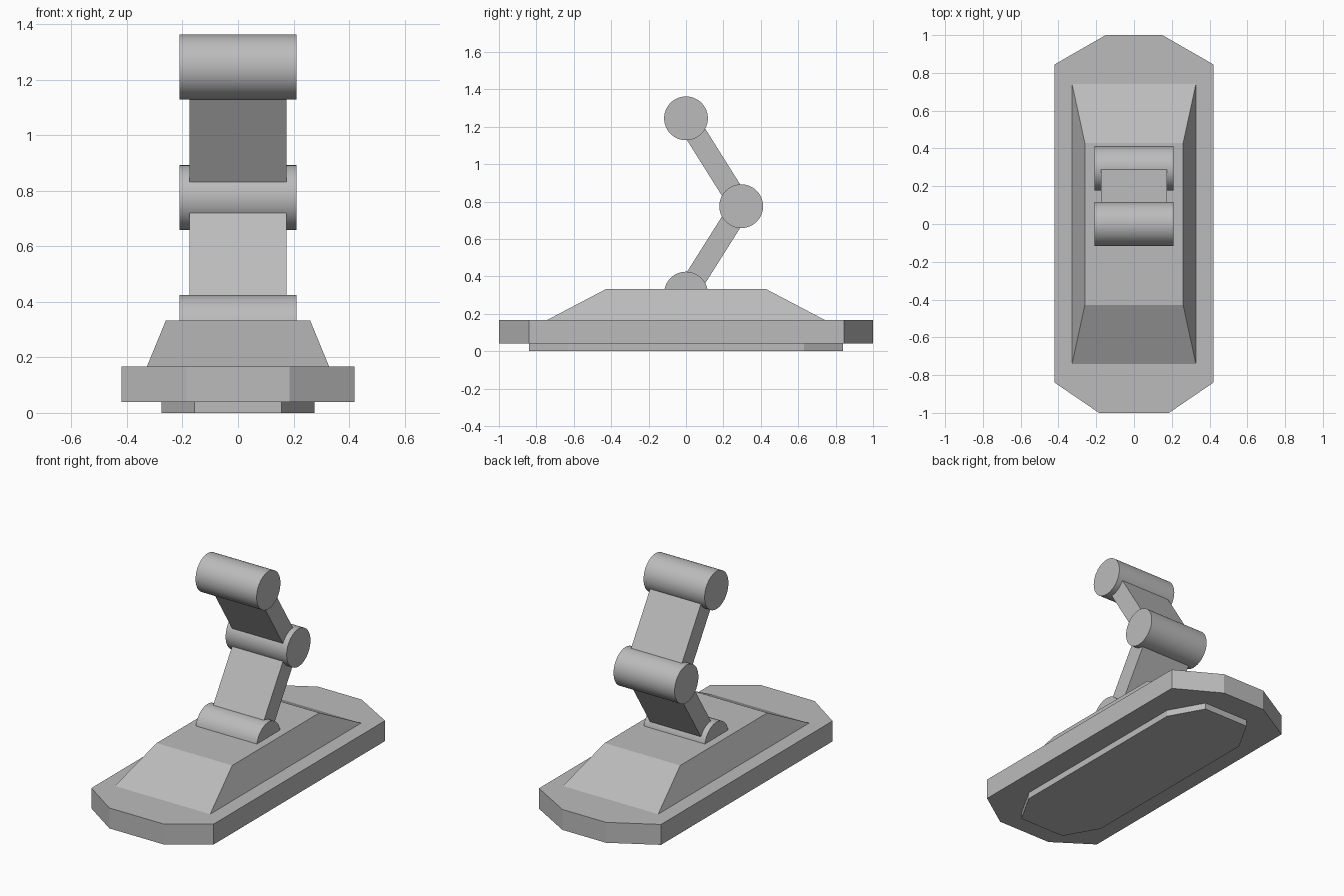
import bpy, bmesh, math
from mathutils import Vector

cube = bpy.data.objects.get("Cube")
if cube:
    bpy.data.objects.remove(cube, do_unlink=True)

grey = bpy.data.materials.new("plain_grey")
grey.use_nodes = True
COLOUR = (0.5, 0.5, 0.5, 1)
grey.diffuse_color = COLOUR
grey.node_tree.nodes["Principled BSDF"].inputs["Base Color"].default_value = COLOUR


def finish(bm, name):
    bmesh.ops.recalc_face_normals(bm, faces=bm.faces)
    mesh = bpy.data.meshes.new(name)
    bm.to_mesh(mesh)
    bm.free()
    mesh.materials.append(grey)
    obj = bpy.data.objects.new(name, mesh)
    bpy.context.collection.objects.link(obj)
    return obj


def loft(name, low, z0, high, z1):
    """Join two matching outlines at two heights into a closed solid."""
    bm = bmesh.new()
    a = [bm.verts.new((x, y, z0)) for x, y in low]
    b = [bm.verts.new((x, y, z1)) for x, y in high]
    bm.faces.new(a)
    bm.faces.new(b)
    n = len(a)
    for i in range(n):
        j = (i + 1) % n
        bm.faces.new((a[i], a[j], b[j], b[i]))
    return finish(bm, name)


def outline(half):
    """Mirror right-hand points, listed front to back, into a full loop."""
    return half + [(-x, y) for x, y in reversed(half)]


# Base: stepped foot, clipped-corner plate and tapered deck
foot = outline([(0.157, -0.84), (0.275, -0.63), (0.275, 0.63), (0.157, 0.84)])
loft("foot", foot, 0, foot, 0.04)
plate = outline([(0.185, -1), (0.42, -0.84), (0.42, 0.845), (0.15, 1)])
loft("base_plate", plate, 0.04, plate, 0.167)
loft("raised_deck", outline([(0.328, -0.742), (0.328, 0.742)]), 0.167,
     outline([(0.26, -0.428), (0.26, 0.428)]), 0.332)

# Hinge barrels lying along x
JOINTS = {"base_hinge": Vector((0, 0, 0.308)),
          "middle_hinge": Vector((0, 0.295, 0.775)),
          "top_hinge": Vector((0, 0, 1.245))}
for name, pos in JOINTS.items():
    bpy.ops.mesh.primitive_cylinder_add(vertices=64, radius=0.117, depth=0.42,
                                        location=pos, rotation=(0, math.pi / 2, 0))
    barrel = bpy.context.object
    barrel.name = name
    barrel.data.materials.append(grey)
    bpy.ops.object.shade_smooth_by_angle(angle=math.radians(30))


# Flat arms running between hinge centres
def arm(name, start, end):
    d = end - start
    bm = bmesh.new()
    bmesh.ops.create_cube(bm, size=1)
    bmesh.ops.scale(bm, vec=(0.35, 0.115, d.length), verts=bm.verts)
    obj = finish(bm, name)
    obj.location = (start + end) / 2
    obj.rotation_euler.x = math.atan2(-d.y, d.z)


arm("lower_arm", JOINTS["base_hinge"], JOINTS["middle_hinge"])
arm("upper_arm", JOINTS["middle_hinge"], JOINTS["top_hinge"])
